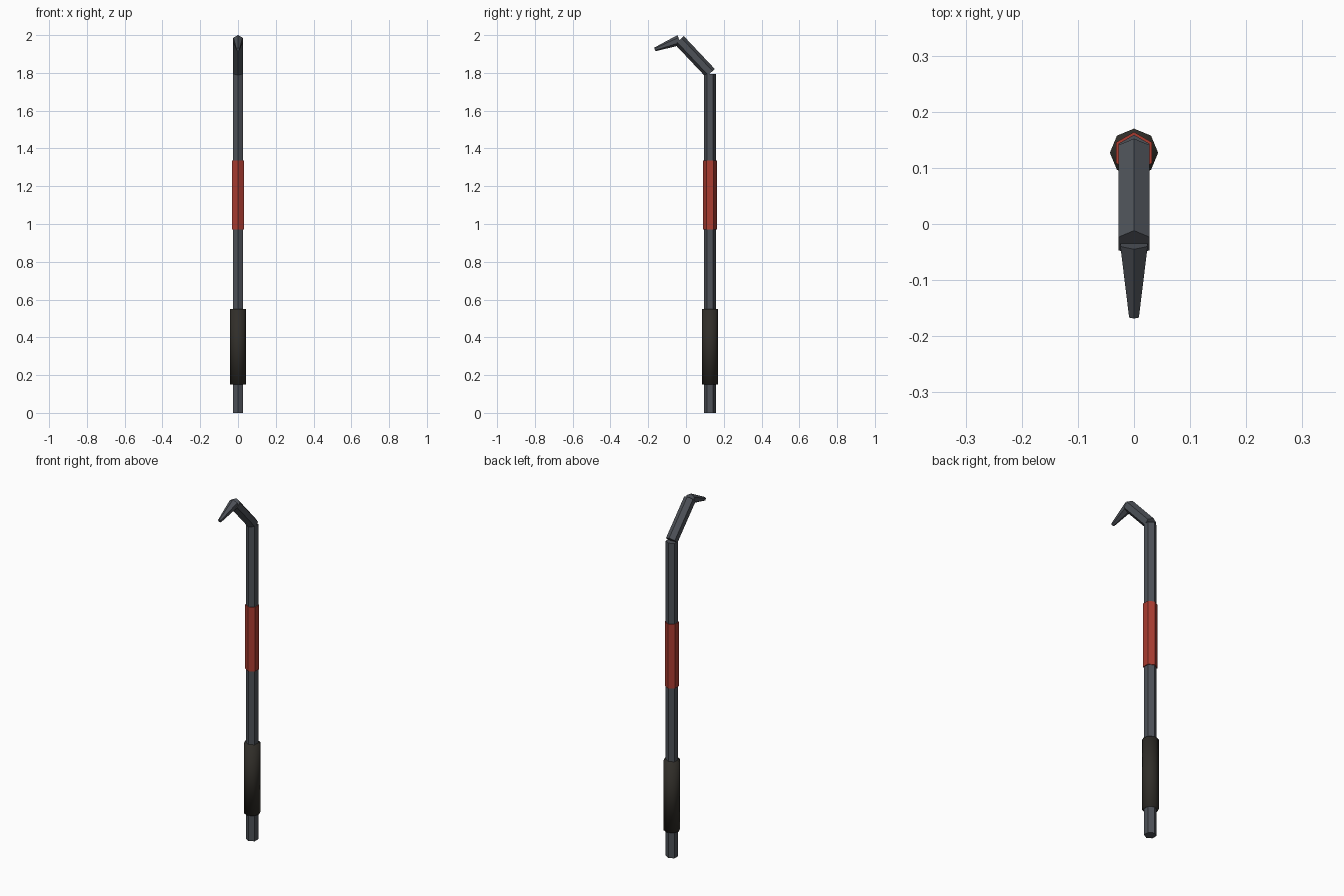
import bpy, bmesh, math
from mathutils import Vector

if "Cube" in bpy.data.objects:
    bpy.data.objects.remove(bpy.data.objects["Cube"])


def material(name, rgb):
    m = bpy.data.materials.new(name)
    m.diffuse_color = (*rgb, 1)
    m.use_nodes = True
    m.node_tree.nodes["Principled BSDF"].inputs["Base Color"].default_value = m.diffuse_color
    return m


steel = material("steel", (0.075, 0.083, 0.097))
red = material("red_paint", (0.40, 0.045, 0.03))
rubber = material("rubber", (0.030, 0.027, 0.022))


def bar(name, start, end, r0, r1, sides, mat, smooth=False):
    """Capped prism or taper between two (y, z) points, with a ridge in the x = 0 plane."""
    a, b = Vector((0, *start)), Vector((0, *end))
    d = (b - a).normalized()
    u, v = Vector((1, 0, 0)), Vector((0, d.z, -d.y))
    bm = bmesh.new()
    rings = []
    for c, r in ((a, r0), (b, r1)):
        angles = [2 * math.pi * i / sides for i in range(sides)]
        rings.append([bm.verts.new(c + r * (math.sin(t) * u + math.cos(t) * v)) for t in angles])
    for i in range(sides):
        j = (i + 1) % sides
        bm.faces.new((rings[0][i], rings[0][j], rings[1][j], rings[1][i]))
    for ring in rings:
        bm.faces.new(ring)
    bmesh.ops.recalc_face_normals(bm, faces=bm.faces)
    for f in bm.faces:
        f.smooth = smooth
    me = bpy.data.meshes.new(name)
    bm.to_mesh(me)
    bm.free()
    me.materials.append(mat)
    ob = bpy.data.objects.new(name, me)
    bpy.context.collection.objects.link(ob)
    return ob


Y = 0.127  # shaft axis

# straight hexagonal shaft with painted band and rubber grip
bar("shaft", (Y, 0), (Y, 1.795), 0.032, 0.032, 6, steel)
bar("painted_band", (Y, 0.97), (Y, 1.335), 0.037, 0.037, 6, red)
bar("grip", (Y, 0.15), (Y, 0.55), 0.043, 0.043, 8, rubber, smooth=True)

# bent neck and tapered claw
bar("neck", (0.129, 1.799), (-0.035, 1.973), 0.032, 0.032, 6, steel)
bar("claw", (-0.035, 1.974), (-0.165, 1.924), 0.028, 0.010, 6, steel)
